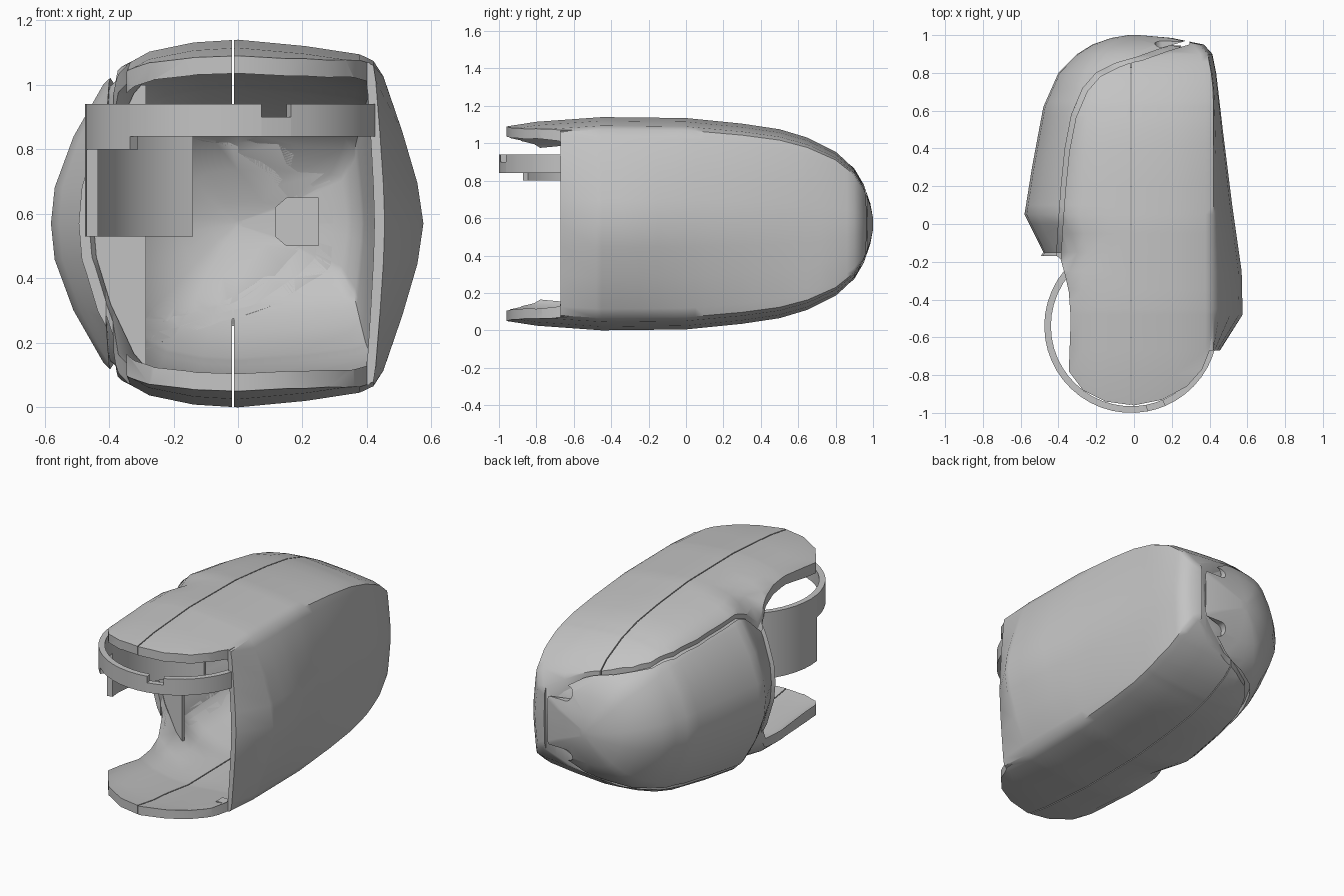
import bpy, bmesh, math

if "Cube" in bpy.data.objects:
    bpy.data.objects.remove(bpy.data.objects["Cube"], do_unlink=True)

TONE = (.55, .55, .55, 1)
grey = bpy.data.materials.new("housing_grey")
grey.use_nodes = True
grey.diffuse_color = TONE
grey.node_tree.nodes["Principled BSDF"].inputs["Base Color"].default_value = TONE

MID = .57  # height of the housing's horizontal symmetry plane

# Half height, left reach and right reach along y
HEIGHT = [(-1.1, .51), (-.96, .52), (-.8, .545), (-.45, .57), (0, .565), (.3, .535), (.5, .505),
          (.65, .46), (.8, .385), (.9, .295), (.95, .21), (.985, .11), (1, .03)]
LEFT = [(-.25, .55), (-.15, .48), (.05, .58), (.3, .54), (.62, .48), (.8, .4),
        (.9, .3), (.95, .22), (.985, .12), (1, .03)]
RIGHT = [(-.67, .455), (-.48, .575), (-.25, .57), (.1, .52), (.5, .47), (.8, .435),
         (.9, .415), (.95, .37), (.985, .2), (1, .03)]


def lerp(table, y):
    if y <= table[0][0]:
        return table[0][1]
    for (a, u), (b, v) in zip(table, table[1:]):
        if y <= b:
            return u + (v - u) * (y - a) / (b - a)
    return table[-1][1]


def finish(name, bm):
    bmesh.ops.recalc_face_normals(bm, faces=bm.faces)
    me = bpy.data.meshes.new(name)
    bm.to_mesh(me)
    bm.free()
    me.materials.append(grey)
    ob = bpy.data.objects.new(name, me)
    bpy.context.collection.objects.link(ob)
    return ob


def prism(name, points, low, high, axis="z"):
    """Extrude a plan outline along z, or an x-z outline along y."""
    bm = bmesh.new()
    put = (lambda a, b, h: (a, b, h)) if axis == "z" else (lambda a, b, h: (a, h, b))
    ends = [[bm.verts.new(put(a, b, h)) for a, b in points] for h in (low, high)]
    for ring in ends:
        bm.faces.new(ring)
    n = len(points)
    for i in range(n):
        j = (i + 1) % n
        bm.faces.new((ends[0][i], ends[0][j], ends[1][j], ends[1][i]))
    return finish(name, bm)


def measure(me):
    """Volume of a mesh and whether it is closed."""
    bm = bmesh.new()
    bm.from_mesh(me)
    result = bm.calc_volume(), bool(bm.faces) and all(e.is_manifold for e in bm.edges)
    bm.free()
    return result


def boolean(ob, cutter, op):
    """Cut, taking the first solver that leaves a smaller closed solid."""
    cutter.hide_render = True
    before = measure(ob.data)[0]
    mod = ob.modifiers.new("cut", "BOOLEAN")
    mod.operation, mod.object = op, cutter
    for solver in ("MANIFOLD", "EXACT"):
        mod.solver = solver
        depsgraph = bpy.context.evaluated_depsgraph_get()
        me = bpy.data.meshes.new_from_object(ob.evaluated_get(depsgraph))
        volume, closed = measure(me)
        if closed and 0 < volume < before * .9999:
            break
    ob.modifiers.clear()
    ob.data = me
    bpy.data.objects.remove(cutter, do_unlink=True)


def section(h, l, r):
    """Closed cross-section: crowned top, boxy right side, rounder left side."""
    cx = min(.42, r * .94)
    b = r - cx
    right = [(cx * .5, .965), (cx * .9, .92), (cx, .885), (cx + b * .2, .8),
             (cx + b * .58, .5), (cx + b * .88, .22)]
    left = [(-l * f, v) for f, v in [(.98, .2), (.88, .48), (.72, .77), (.62, .87), (.5, .935), (.25, .985)]]
    upper = left + [(0, 1)] + right
    lower = [(x, -v) for x, v in reversed(upper)]
    return [(x, MID + v * h) for x, v in upper + [(r, 0)] + lower + [(-l, 0)]]


def hull(name, wall):
    """Loft the body; a positive wall shrinks it inward."""
    ys = sorted({y for t in (HEIGHT, LEFT, RIGHT) for y, _ in t} | {-.35, -.05, .2, .4, .57, .72, .86})
    bm = bmesh.new()
    rings = []
    for y in ys:
        roof = wall * (1.7 if y < -.6 else 1.35)
        h = max(lerp(HEIGHT, y) - roof, .01)
        l, r = (max(lerp(t, y) - wall, .012) for t in (LEFT, RIGHT))
        yy = y
        if wall:
            yy = y - .06 if y < -1 else (.5 + (y - .5) * .93 if y > .5 else y)
        rings.append([bm.verts.new((x, yy, z)) for x, z in section(h, l, r)])
    for a, b in zip(rings, rings[1:]):
        for i in range(len(a)):
            j = (i + 1) % len(a)
            bm.faces.new((a[i], a[j], b[j], b[i]))
    bm.faces.new(rings[0])
    bm.faces.new(rings[-1])
    return finish(name, bm)


def shell(name, plan, wall=0):
    """Hollow piece of the body inside a plan outline."""
    ob = hull(name, wall)
    boolean(ob, prism("plan", plan, -.2, 1.4), "INTERSECT")
    boolean(ob, hull("cavity", .032), "DIFFERENCE")
    return ob


def shift(points, dx, dy):
    return [(x + dx, y + dy) for x, y in points]


# Plan line where the side cover meets the main shell
SPLIT = [(-.41, -.17), (-.4, 0), (-.385, .2), (-.365, .4), (-.33, .58), (-.27, .72), (-.2, .8),
         (-.1, .85), (.02, .885), (.16, .935), (.27, .968)]
EDGE = shift(SPLIT, .022, -.018)

# Main shell in two halves, open at the front, with a seam between
right_shell = shell("right_shell", [(-.012, .856)] + EDGE[8:] + [(.32, 1.1), (.7, 1.1), (.7, -.67), (.4, -.67),
                    (.36, -.77), (.28, -.86), (.15, -.93), (0, -.96), (-.012, -.959)])
left_shell = shell("left_shell", EDGE[:8] + [(-.018, .854), (-.018, -.958), (-.15, -.94), (-.27, -.88),
                   (-.345, -.78), (-.335, -.5), (-.345, -.36), (-.365, -.27)])

# Side cover: left wall wrapping round the back, with two rear slots
cover = shell("side_cover", SPLIT + [(.3, 1.1), (-.8, 1.1), (-.8, -.17)])
for z in (.38, .76):
    arc = [(.15 - .04 * math.sin(a), z + .04 * math.cos(a)) for a in
           [math.pi * i / 8 for i in range(9)]]
    boolean(cover, prism("slot", arc + [(.4, z - .04), (.4, z + .04)], .8, 1.1, "y"), "DIFFERENCE")

# Recessed lip under the joint between cover and shell
lip = shell("joint_lip", shift(SPLIT, -.008, .008) + shift(SPLIT, .045, -.035)[::-1], .015)

# Inner flange closing the front of the cover
flange = hull("cover_flange", .03)
boolean(flange, prism("plan", [(-.6, -.15), (-.285, -.14), (-.285, -.115), (-.6, -.12)], .11, 1.0), "INTERSECT")

# Latch tab behind the rear cover
latch = prism("rear_latch", [(.115, .53), (.15, .5), (.25, .5), (.25, .65), (.15, .65), (.115, .62)],
              .925, .945, "y")

# Ring band with a hanging shield, a tab and a notch
bm = bmesh.new()
for a0, a1, low, high in [(107, 189, .53, .94), (189, 226, .8, .94), (226, 281, .84, .94),
                          (281, 293, .84, .9), (293, 347, .84, .94)]:
    steps = max(2, round((a1 - a0) / 8))
    prev = None
    for i in range(steps + 1):
        a = math.radians(a0 + (a1 - a0) * i / steps)
        quad = [bm.verts.new((-.015 + r * math.cos(a), -.54 + r * math.sin(a), z))
                for r, z in [(.425, low), (.46, low), (.46, high), (.425, high)]]
        if prev:
            for k in range(4):
                m = (k + 1) % 4
                bm.faces.new((prev[k], prev[m], quad[m], quad[k]))
        if i in (0, steps):
            bm.faces.new(quad)
        prev = quad
ring = finish("ring_band", bm)

# Corner stops inside the mouth
CORNER = [(.32, -.67), (.41, -.67), (.41, -.61), (.32, -.61)]
stops = [prism("upper_stop", CORNER, 1.028, 1.07), prism("lower_stop", CORNER, .07, .112)]

# Smooth skins with sharp cut edges
for ob in [right_shell, left_shell, cover, lip, flange, latch, ring] + stops:
    bpy.ops.object.select_all(action="DESELECT")
    ob.select_set(True)
    bpy.context.view_layer.objects.active = ob
    bpy.ops.object.shade_smooth_by_angle(angle=math.radians(40))
